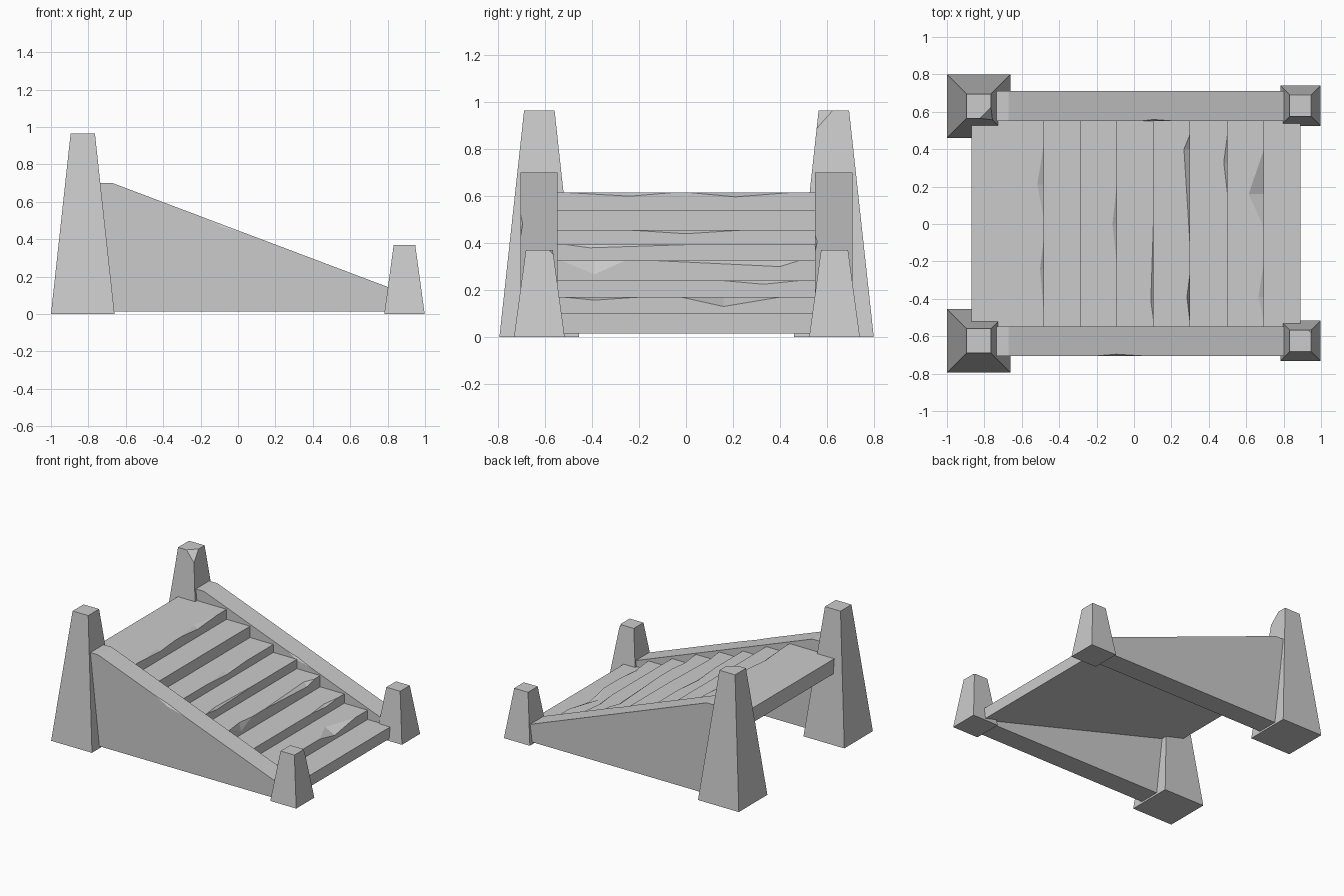
import bpy, bmesh
from mathutils import Vector

if "Cube" in bpy.data.objects:
    bpy.data.objects.remove(bpy.data.objects["Cube"])


def finish(bm, name):
    bmesh.ops.recalc_face_normals(bm, faces=bm.faces)
    me = bpy.data.meshes.new(name)
    bm.to_mesh(me)
    bm.free()
    ob = bpy.data.objects.new(name, me)
    bpy.context.collection.objects.link(ob)
    return ob


def extrude_profile(name, pts, y0, y1):
    bm = bmesh.new()
    face = bm.faces.new([bm.verts.new((x, y0, z)) for x, z in pts])
    ret = bmesh.ops.extrude_face_region(bm, geom=[face])
    verts = [v for v in ret["geom"] if isinstance(v, bmesh.types.BMVert)]
    bmesh.ops.translate(bm, verts=verts, vec=(0, y1 - y0, 0))
    return finish(bm, name)


def post(name, x, y, base, top, height, chip=None):
    bm = bmesh.new()
    bmesh.ops.create_cube(bm, size=1)
    for v in bm.verts:
        w = top if v.co.z > 0 else base
        v.co = (x + v.co.x * w, y + v.co.y * w, (v.co.z + 0.5) * height)
    if chip:  # slice one top corner off: (x side, y side, size)
        sx, sy, d = chip
        corner = Vector((x + sx * top / 2, y + sy * top / 2, height))
        n = Vector((sx, sy, 1)).normalized()
        geom = bm.verts[:] + bm.edges[:] + bm.faces[:]
        cut = bmesh.ops.bisect_plane(bm, geom=geom, plane_co=corner - Vector((sx * d, 0, 0)),
                                     plane_no=n, clear_outer=True)
        edges = [e for e in cut["geom_cut"] if isinstance(e, bmesh.types.BMEdge)]
        bmesh.ops.contextual_create(bm, geom=edges)
    return finish(bm, name)


def carve(target, chips):
    # each chip: two points on an edge, one point on either adjoining face, one outside
    bm = bmesh.new()
    for pts in chips:
        vs = [bm.verts.new(p) for p in pts]
        bmesh.ops.convex_hull(bm, input=vs)
    cutter = finish(bm, target.name + "_chip_cutter")
    mod = target.modifiers.new("chips", "BOOLEAN")
    mod.operation = "DIFFERENCE"
    mod.solver = "EXACT"
    mod.object = cutter
    cutter.hide_render = True
    cutter.hide_set(True)


# staircase: eight treads over a sloping underside
edges = [-0.48, -0.285, -0.09, 0.105, 0.30, 0.50, 0.695, 0.89]
levels = [0.615, 0.54, 0.455, 0.395, 0.325, 0.24, 0.17, 0.10]
profile = [(-0.87, 0.505), (-0.87, levels[0])]
for i, (x, z) in enumerate(zip(edges, levels)):
    profile += [(x, z), (x, levels[i + 1] if i < 7 else 0.015)]
stairs = extrude_profile("stairs", profile, -0.553, 0.553)

# worn nicks on the tread edges: step, y start, y end, apex y, depth in, depth down
nicks = [(0, -0.50, -0.06, -0.24, 0.022, 0.015), (0, 0.02, 0.44, 0.21, 0.037, 0.018),
         (2, -0.23, 0.23, 0.0, 0.025, 0.015), (3, -0.52, 0.05, -0.41, 0.015, 0.015),
         (4, -0.12, 0.48, 0.40, 0.033, 0.025), (4, -0.53, -0.26, -0.39, 0.017, 0.058),
         (5, 0.16, 0.48, 0.33, 0.02, 0.015), (6, -0.02, 0.40, 0.16, 0.082, 0.04),
         (6, -0.52, -0.2, -0.39, 0.03, 0.013)]
carve(stairs, [[(edges[s], a, levels[s]), (edges[s], b, levels[s]),
                (edges[s] - dx, m, levels[s]), (edges[s], m, levels[s] - dz),
                (edges[s] + 0.04, m, levels[s] + 0.04)]
               for s, a, b, m, dx, dz in nicks])


# sloping side walls, ends buried in the posts
def slope(x):
    return 0.7 - (x + 0.67) * 0.555 / 1.47


wall_profile = [(-0.80, 0.015), (-0.80, 0.7), (-0.67, 0.7), (0.87, slope(0.87)), (0.87, 0.015)]
for name, y0, y1, edge, inward, a, b in (
        ("front_wall", -0.705, -0.547, -0.705, 1, -0.20, 0.05),
        ("back_wall", 0.55, 0.71, 0.55, 1, 0.03, 0.22)):
    wall = extrude_profile(name, wall_profile, y0, y1)
    m = (a + b) / 2 - 0.02
    carve(wall, [[(a, edge, slope(a)), (b, edge, slope(b)),
                  (m, edge + inward * 0.009, slope(m)), (m, edge, slope(m) - 0.016),
                  (m, edge - inward * 0.03, slope(m) + 0.03)]])

# tapered corner posts
post("tall_post_front", -0.83, -0.625, 0.34, 0.13, 0.965)
post("tall_post_back", -0.83, 0.63, 0.34, 0.13, 0.965, (1, -1, 0.06))
post("short_post_front", 0.89, -0.625, 0.216, 0.115, 0.37, (1, 1, 0.015))
post("short_post_back", 0.89, 0.633, 0.216, 0.115, 0.37)
